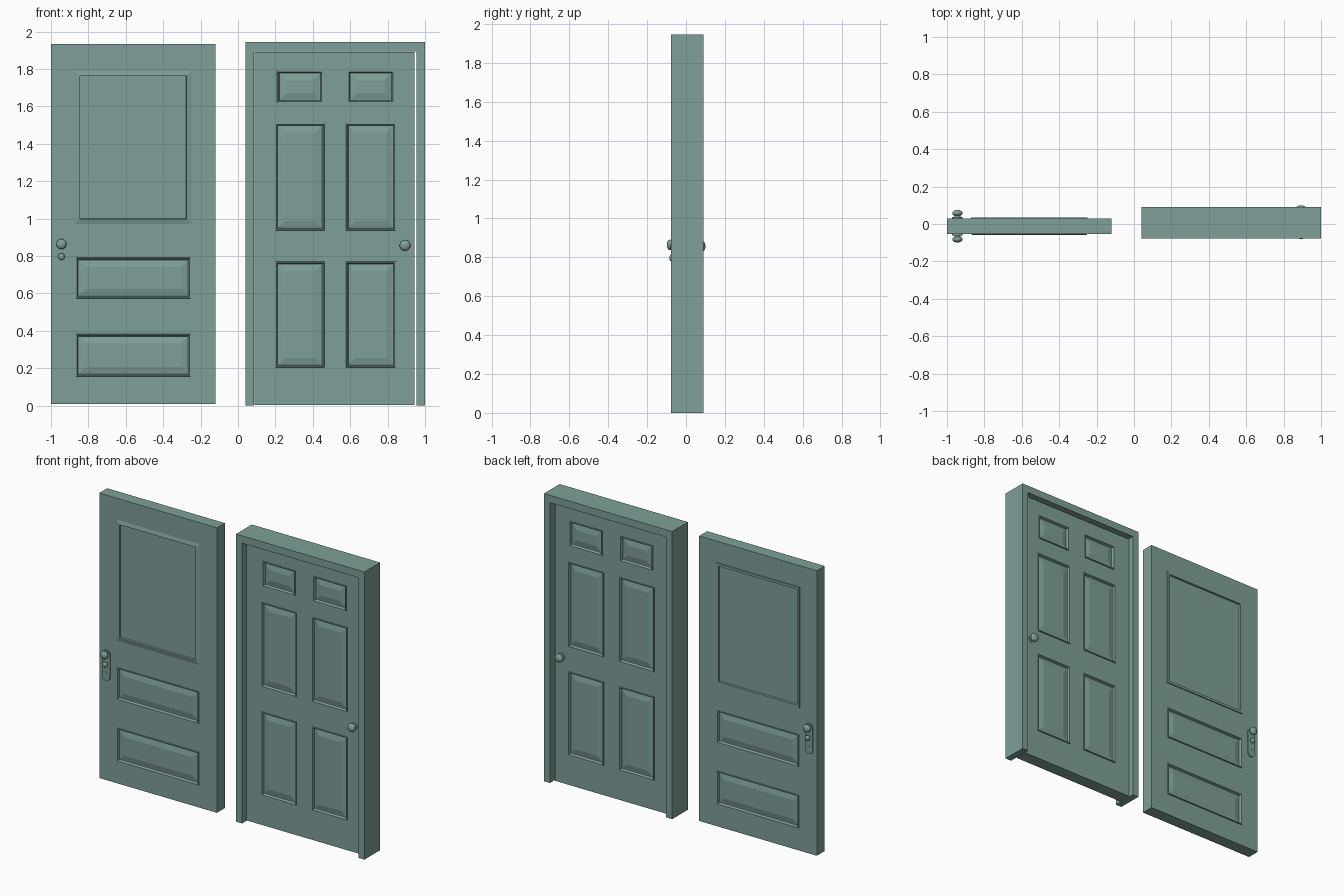
import bpy, bmesh, math

if "Cube" in bpy.data.objects:
    bpy.data.objects.remove(bpy.data.objects["Cube"])

# nested-ring mouldings: (inset from panel edge, height above door face)
PANEL = [(0, 0), (0.001, 0.006), (0.006, 0.006), (0.012, -0.010), (0.017, -0.010), (0.05, -0.003)]
WINDOW_FRONT = [(0, 0), (0.022, 0.006), (0.026, 0.006), (0.028, -0.006)]
WINDOW_BACK = [(0, 0), (0.001, 0.006), (0.018, 0.006), (0.020, -0.006)]

paint = bpy.data.materials.new("green_paint")
paint.diffuse_color = (0.21, 0.35, 0.315, 1)
paint.use_nodes = True
paint.node_tree.nodes["Principled BSDF"].inputs["Base Color"].default_value = paint.diffuse_color


def finish(name, bm, smooth=False):
    bmesh.ops.remove_doubles(bm, verts=bm.verts, dist=1e-5)
    bmesh.ops.recalc_face_normals(bm, faces=bm.faces)
    me = bpy.data.meshes.new(name)
    bm.to_mesh(me)
    bm.free()
    me.materials.append(paint)
    ob = bpy.data.objects.new(name, me)
    bpy.context.collection.objects.link(ob)
    if smooth:
        bpy.ops.object.select_all(action='DESELECT')
        ob.select_set(True)
        bpy.context.view_layer.objects.active = ob
        bpy.ops.object.shade_smooth_by_angle(angle=math.radians(40))
    return ob


def rect(x0, x1, z0, z1, y):
    return [(x0, y, z0), (x1, y, z0), (x1, y, z1), (x0, y, z1)]


def door(name, x0, x1, z0, z1, yc, half, panels):
    """Slab moulded on both faces; panel = (x0, x1, z0, z1, margin, front profile, back profile)."""
    bm = bmesh.new()

    def face(pts):
        bm.faces.new([bm.verts.new(p) for p in pts])

    def ring(a, b):
        for i in range(4):
            j = (i + 1) % 4
            face([a[i], a[j], b[j], b[i]])

    xs = sorted({x0, x1} | {v for p in panels for v in p[:2]})
    zs = sorted({z0, z1} | {v for p in panels for v in p[2:4]})
    holes = {(p[0], p[2]) for p in panels}
    for s in (-1, 1):
        y = yc + s * half
        for xa, xb in zip(xs, xs[1:]):
            for za, zb in zip(zs, zs[1:]):
                if (xa, za) not in holes:
                    face(rect(xa, xb, za, zb, y))
        for a, b, c, d, m, front, back in panels:
            steps = [(m + i, h) for i, h in (front if s < 0 else back)]
            if m:
                steps.insert(0, (0, 0))
            loops = [rect(a + i, b - i, c + i, d - i, y + s * h) for i, h in steps]
            for p, q in zip(loops, loops[1:]):
                ring(p, q)
            face(loops[-1])
    # slab edges, split to match the face grid
    lo, hi = yc - half, yc + half
    for xa, xb in zip(xs, xs[1:]):
        for z in (z0, z1):
            face([(xa, lo, z), (xb, lo, z), (xb, hi, z), (xa, hi, z)])
    for za, zb in zip(zs, zs[1:]):
        for x in (x0, x1):
            face([(x, lo, za), (x, lo, zb), (x, hi, zb), (x, hi, za)])
    return finish(name, bm)


def lathe(name, x, y, z, s, prof, n=24):
    """Spin (radius, distance) profile about the y axis, outwards along s."""
    bm = bmesh.new()
    rows = [[bm.verts.new((x + r * math.cos(k * math.tau / n), y + s * d,
                           z + r * math.sin(k * math.tau / n))) for k in range(n)]
            for r, d in prof]
    for a, b in zip(rows, rows[1:]):
        for k in range(n):
            j = (k + 1) % n
            bm.faces.new([a[k], a[j], b[j], b[k]])
    return finish(name, bm, True)


def extrude_outline(name, pts, ya, yb):
    bm = bmesh.new()
    f = bm.faces.new([bm.verts.new((x, ya, z)) for x, z in pts])
    r = bmesh.ops.extrude_face_region(bm, geom=[f])
    vs = [g for g in r['geom'] if isinstance(g, bmesh.types.BMVert)]
    bmesh.ops.translate(bm, verts=vs, vec=(0, yb - ya, 0))
    bm.faces.ensure_lookup_table()
    if not any(abs(g.calc_center_median().y - ya) < 1e-6 for g in bm.faces):
        bm.faces.new([v for v in bm.verts if abs(v.co.y - ya) < 1e-6])
    return finish(name, bm)


def knob_profile(R, neck, start, end):
    """Neck followed by a flattened ball."""
    mid, h = (start + end) / 2, (end - start) / 2
    a0 = math.asin(neck / R)
    arc = [a0 + (math.pi - a0) * i / 10 for i in range(11)]
    return [(neck, -0.002)] + [(max(R * math.sin(a), 0), mid - h * math.cos(a)) for a in arc]


# left door: window over two wide panels
LY, LH = -0.012, 0.042
wx = (-0.872, -0.249)
door("window_door", -1.0, -0.12, 0.008, 1.935, LY, LH, [
    (*wx, 0.972, 1.79, 0, WINDOW_FRONT, WINDOW_BACK),
    (*wx, 0.569, 0.797, 0.005, PANEL, PANEL),
    (*wx, 0.152, 0.388, 0.005, PANEL, PANEL)])

# right door: six panels
RY, RH = 0.010, 0.043
six = []
for a, b in ((0.200, 0.462), (0.578, 0.843)):
    six += [(a, b, 1.612, 1.799, 0.009, PANEL, PANEL),
            (a, b, 0.938, 1.510, 0, PANEL, PANEL),
            (a, b, 0.205, 0.770, 0, PANEL, PANEL)]
door("six_panel_door", 0.087, 0.944, 0.004, 1.89, RY, RH, six)

# door frame around the right door
extrude_outline("door_frame", [(0.04, 0), (0.085, 0), (0.085, 1.895), (0.955, 1.895),
                               (0.955, 0), (1, 0), (1, 1.945), (0.04, 1.945)], -0.078, 0.090)

for s, side in ((-1, "front"), (1, "back")):
    # left door handle set: capsule plate, knob, lock
    y = LY + s * LH
    r, x, zt, zb = 0.028, -0.944, 0.862, 0.712
    pts = [(x + r * math.cos(math.pi * i / 12), zt + r * math.sin(math.pi * i / 12)) for i in range(13)]
    pts += [(x - r * math.cos(math.pi * i / 12), zb - r * math.sin(math.pi * i / 12)) for i in range(13)]
    extrude_outline(side + "_lock_plate", pts, y - s * 0.002, y + s * 0.008)
    lathe(side + "_left_knob", x, y, 0.864, s, knob_profile(0.027, 0.016, 0.011, 0.045))
    lathe(side + "_lock_knob", x, y, 0.797, s, knob_profile(0.018, 0.012, 0.010, 0.032))
    lathe(side + "_keyhole", x, y, 0.74, s, [(0.006, 0), (0.006, 0.010), (0, 0.010)], 12)
    # right door knob
    lathe(side + "_right_knob", 0.893, RY + s * RH, 0.857, s,
          [(0.024, 0), (0.024, 0.004), (0.014, 0.006)] + knob_profile(0.029, 0.014, 0.010, 0.047)[1:])
